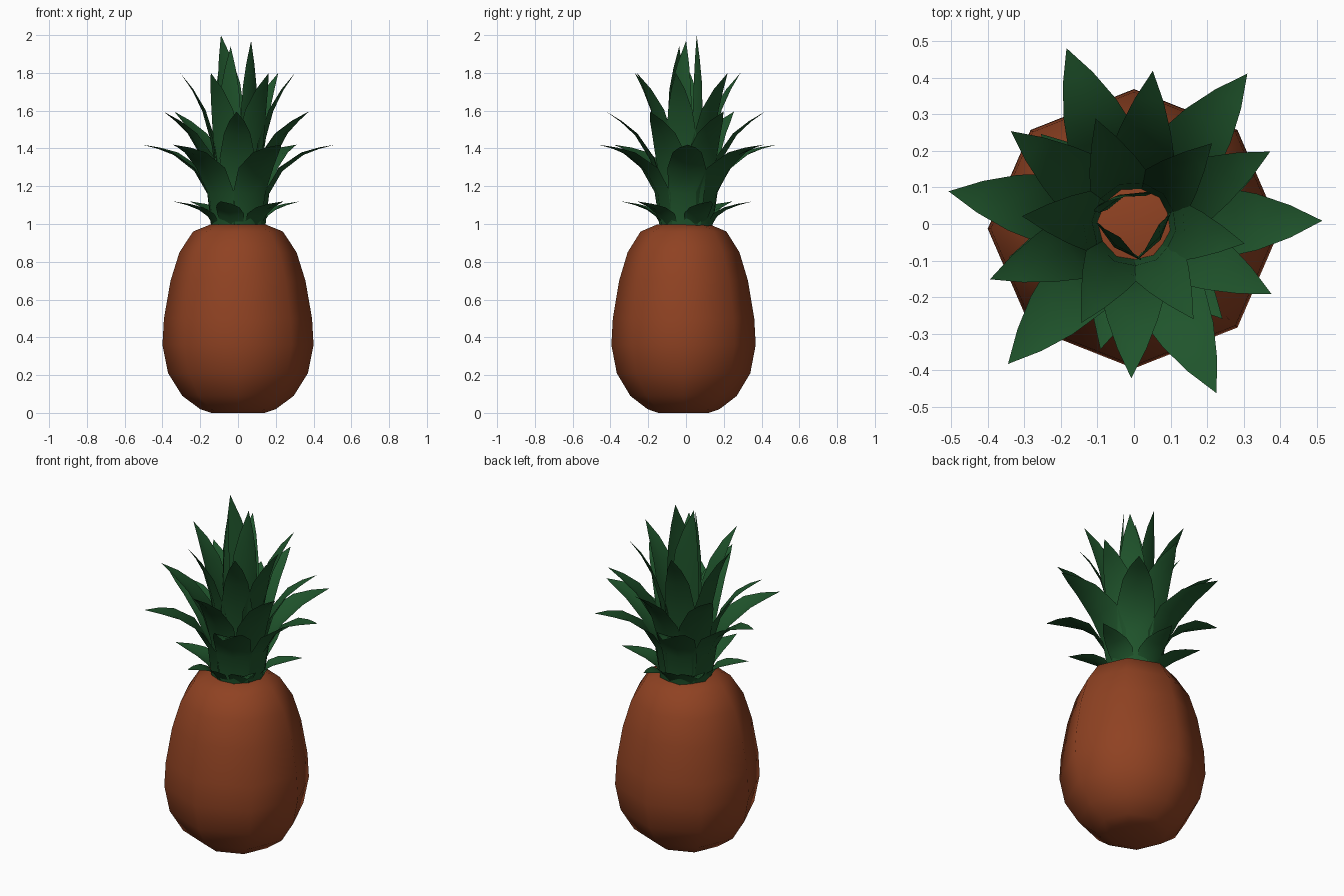
import bpy, bmesh, math
from mathutils import Vector

if "Cube" in bpy.data.objects:
    bpy.data.objects.remove(bpy.data.objects["Cube"])


def material(name, rgb):
    m = bpy.data.materials.new(name)
    m.diffuse_color = (*rgb, 1)
    m.use_nodes = True
    m.node_tree.nodes["Principled BSDF"].inputs["Base Color"].default_value = m.diffuse_color
    return m


def finish(bm, name, mat, angle):
    me = bpy.data.meshes.new(name)
    bm.to_mesh(me)
    bm.free()
    ob = bpy.data.objects.new(name, me)
    bpy.context.collection.objects.link(ob)
    me.materials.append(mat)
    bpy.ops.object.select_all(action='DESELECT')
    ob.select_set(True)
    bpy.context.view_layer.objects.active = ob
    bpy.ops.object.shade_smooth_by_angle(angle=math.radians(angle))
    return ob


orange = material("fruit orange brown", (0.275, 0.054, 0.016))
green = material("leaf green", (0.014, 0.09, 0.025))

# Fruit body: eight-sided lathe, (radius, height)
profile = [(0.14, 0.0), (0.20, 0.02), (0.295, 0.09), (0.37, 0.21), (0.40, 0.36),
           (0.392, 0.50), (0.357, 0.70), (0.31, 0.85), (0.238, 0.96), (0.145, 0.998)]
bm = bmesh.new()
rings = []
for r, z in profile:
    rings.append([bm.verts.new((r * math.cos(k * math.pi / 4),
                                r * 0.955 * math.sin(k * math.pi / 4) - 0.013, z))
                  for k in range(8)])
for a, b in zip(rings, rings[1:]):
    for k in range(8):
        n = (k + 1) % 8
        bm.faces.new((a[k], a[n], b[n], b[k]))
bm.faces.new(rings[0][::-1])
bm.faces.new(rings[-1])
finish(bm, "fruit_body", orange, 60)


def add_leaf(bm, path, angle, lift=0.0, shift=(0, 0)):
    """Cupped leaf along (radius, height, half width) points, ending in a tip."""
    a = math.radians(angle)
    out = Vector((math.cos(a), math.sin(a), 0))
    side = Vector((-math.sin(a), math.cos(a), 0))
    up = Vector((0, 0, 1))
    rows = []
    for i, (r, z, w) in enumerate(path):
        p, q = path[max(i - 1, 0)], path[min(i + 1, len(path) - 1)]
        dr, dz = q[0] - p[0], q[1] - p[1]
        ln = math.hypot(dr, dz)
        inward = (up * dr - out * dz) / ln
        k = i / (len(path) - 1)
        c = out * r + up * (z + lift * k) + Vector((*shift, 0)) * k * k
        cup = 0.34 - 0.22 * k
        if w == 0:
            rows.append([bm.verts.new(c)])
        else:
            rows.append([bm.verts.new(c + side * w * s + inward * w * cup * s * s)
                         for s in (-1, 0, 1)])
    for lo, hi in zip(rows, rows[1:]):
        for j in (0, 1):
            if len(hi) == 1:
                bm.faces.new((lo[j], lo[j + 1], hi[0]))
            else:
                bm.faces.new((lo[j], lo[j + 1], hi[j + 1], hi[j]))


# Crown: rings of leaves, from the lowest collar to the central spikes
crown = {
    "collar_leaves": ([(0.135, 0.99, 0.06), (0.165, 1.04, 0.073), (0.215, 1.075, 0.064),
                       (0.28, 1.10, 0.04), (0.355, 1.12, 0)],
                      [22, 85, 136, 195, 255, 313]),
    "outer_leaves": ([(0.145, 0.99, 0.075), (0.165, 1.16, 0.095), (0.235, 1.28, 0.102),
                      (0.345, 1.365, 0.077), (0.43, 1.398, 0.044), (0.515, 1.42, 0)],
                     [1, 53, 111, 170, 228, 296]),
    "middle_leaves": ([(0.13, 0.99, 0.07), (0.15, 1.20, 0.088), (0.19, 1.34, 0.094),
                       (0.27, 1.47, 0.07), (0.345, 1.54, 0.04), (0.422, 1.595, 0)],
                      [28, 83, 143, 201, 269, 333]),
    "inner_leaves": ([(0.10, 0.99, 0.06), (0.115, 1.25, 0.078), (0.14, 1.42, 0.084),
                      (0.19, 1.60, 0.065), (0.245, 1.71, 0.037), (0.307, 1.80, 0)],
                     [46, 110, 176, 242, 302, 350]),
}
for name, (path, angles) in crown.items():
    bm = bmesh.new()
    for ang in angles:
        add_leaf(bm, path, ang)
    finish(bm, name, green, 60)

# Central upright leaves
spike = [(0.08, 0.99, 0.055), (0.083, 1.30, 0.075), (0.085, 1.52, 0.08),
         (0.08, 1.73, 0.063), (0.07, 1.85, 0.037), (0.06, 1.97, 0)]
bm = bmesh.new()
for ang, lift, shift in ((-35, 0.0, (0.02, 0.035)), (110, 0.03, (-0.07, 0)),
                         (230, -0.03, (0, 0.01))):
    add_leaf(bm, spike, ang, lift, shift)
finish(bm, "central_leaves", green, 60)
